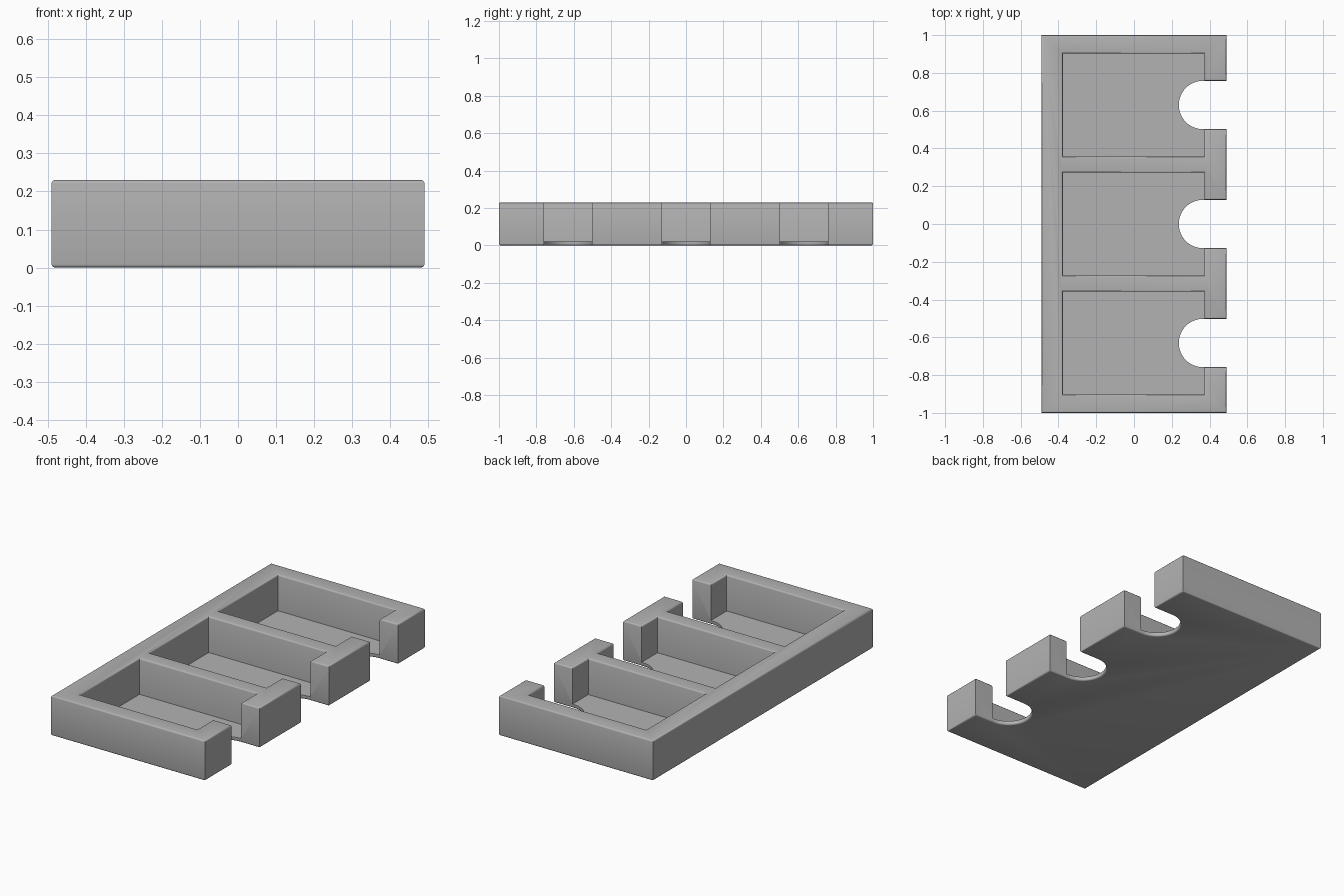
import bpy, bmesh, math
from mathutils import Matrix, Vector

if "Cube" in bpy.data.objects:
    bpy.data.objects.remove(bpy.data.objects["Cube"])

HALF_X, HALF_Y, TOP, FLOOR, ROUND = 0.49, 1.0, 0.23, 0.022, 0.009
BAYS = (-0.63, 0.0, 0.63)
WALL_INNER, SLOT_R = 0.372, 0.128

grey = bpy.data.materials.new("plain grey")
grey.use_nodes = True
grey.diffuse_color = (0.45, 0.45, 0.45, 1)
grey.node_tree.nodes["Principled BSDF"].inputs["Base Color"].default_value = (0.45, 0.45, 0.45, 1)


def prism(name, outline, z0, z1):
    """Extrude a flat outline from z0 up to z1."""
    bm = bmesh.new()
    face = bm.faces.new([bm.verts.new((x, y, z0)) for x, y in outline])
    moved = bmesh.ops.extrude_face_region(bm, geom=[face])["geom"]
    bmesh.ops.translate(bm, vec=(0, 0, z1 - z0),
                        verts=[v for v in moved if isinstance(v, bmesh.types.BMVert)])
    bmesh.ops.recalc_face_normals(bm, faces=bm.faces)
    mesh = bpy.data.meshes.new(name)
    bm.to_mesh(mesh)
    bm.free()
    obj = bpy.data.objects.new(name, mesh)
    bpy.context.collection.objects.link(obj)
    return obj


def rectangle(x0, x1, y0, y1):
    return [(x0, y0), (x1, y0), (x1, y1), (x0, y1)]


def slot_outline(y):
    """Round-ended finger slot that opens to the +x side."""
    cx = 0.365
    arc = [(cx + SLOT_R * math.cos(a), y + SLOT_R * math.sin(a))
           for a in (math.pi / 2 + math.pi * i / 24 for i in range(25))]
    return arc + [(HALF_X + 0.1, y - SLOT_R), (HALF_X + 0.1, y + SLOT_R)]


# Solid block, then cutters for the three pockets and finger slots
tray = prism("card_tray", rectangle(-HALF_X, HALF_X, -HALF_Y, HALF_Y), 0, TOP)
tray.data.materials.append(grey)
cutters = []
for y in BAYS:
    cutters.append(prism("pocket_cutter", rectangle(-0.377, WALL_INNER, y - 0.272, y + 0.272),
                         FLOOR, TOP + 0.1))
    cutters.append(prism("slot_cutter", slot_outline(y), -0.1, TOP + 0.2))
for cutter in cutters:
    cutter.hide_render = True
    mod = tray.modifiers.new("cut", 'BOOLEAN')
    mod.operation, mod.solver, mod.object = 'DIFFERENCE', 'EXACT', cutter

# Bake the cuts and remove the cutters
graph = bpy.context.evaluated_depsgraph_get()
cut_mesh = bpy.data.meshes.new_from_object(tray.evaluated_get(graph))
tray.modifiers.clear()
tray.data = cut_mesh
for cutter in cutters:
    bpy.data.objects.remove(cutter)

# Round the top and bottom rims
bm = bmesh.new()
bm.from_mesh(cut_mesh)
bmesh.ops.remove_doubles(bm, verts=bm.verts, dist=0.0001)
bmesh.ops.dissolve_limit(bm, angle_limit=0.01, verts=bm.verts, edges=bm.edges)
rims = [e for e in bm.edges if len(e.link_faces) == 2 and e.calc_face_angle(0) > 0.5
        and any(all(abs(v.co.z - z) < 0.001 for v in e.verts) for z in (0, TOP))]
bmesh.ops.bevel(bm, geom=rims, offset=ROUND, segments=3, profile=0.5,
                affect='EDGES', clamp_overlap=True)
for face in bm.faces:
    face.material_index = 0
bm.to_mesh(cut_mesh)
bm.free()
cut_mesh.materials.clear()
cut_mesh.materials.append(grey)

bpy.ops.object.select_all(action='DESELECT')
bpy.context.view_layer.objects.active = tray
tray.select_set(True)
bpy.ops.object.shade_smooth_by_angle(angle=math.radians(35))
